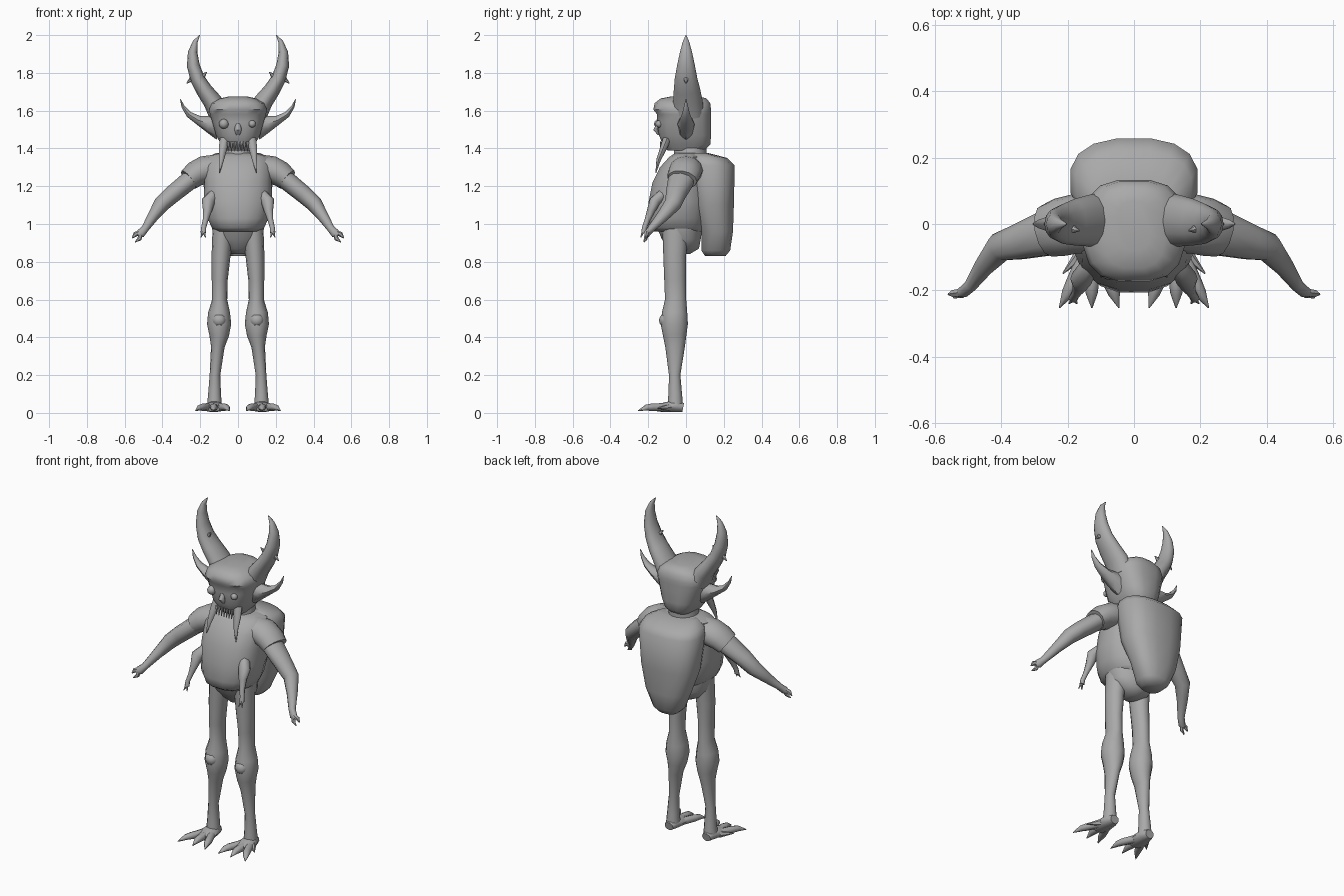
import bpy, bmesh, math
from mathutils import Vector

skin = bpy.data.materials.new("grey")
skin.diffuse_color = (0.4, 0.4, 0.4, 1)


def finish(name, bm, angle=50):
    bmesh.ops.recalc_face_normals(bm, faces=bm.faces)
    me = bpy.data.meshes.new(name)
    bm.to_mesh(me)
    bm.free()
    ob = bpy.data.objects.new(name, me)
    bpy.context.collection.objects.link(ob)
    me.materials.append(skin)
    bpy.ops.object.select_all(action='DESELECT')
    ob.select_set(True)
    bpy.context.view_layer.objects.active = ob
    bpy.ops.object.shade_smooth_by_angle(angle=math.radians(angle))
    return ob


def skin_rings(name, rings, angle=50):
    """Bridge rings of points and cap both ends."""
    bm = bmesh.new()
    vs = [[bm.verts.new(p) for p in r] for r in rings]
    n = len(vs[0])
    for a, b in zip(vs, vs[1:]):
        for i in range(n):
            j = (i + 1) % n
            bm.faces.new((a[i], a[j], b[j], b[i]))
    bm.faces.new(vs[0])
    bm.faces.new(vs[-1])
    return finish(name, bm, angle)


def loft(name, rows, power=2.0, n=16):
    """Stack of rounded sections: z, front y, back y, half width."""
    rings = []
    for z, y0, y1, rx in rows:
        ring = []
        for i in range(n):
            a = 2 * math.pi * (i + 0.5) / n
            c, s = math.cos(a), math.sin(a)
            ring.append((rx * math.copysign(abs(c) ** (2 / power), c),
                         (y0 + y1) / 2 + (y1 - y0) / 2 * math.copysign(abs(s) ** (2 / power), s), z))
        rings.append(ring)
    return skin_rings(name, rings)


def tube(name, pts, ref=(0, 1, 0), n=10, side=1):
    """Tapered limb: x, y, z, radius across, radius along ref."""
    P = [Vector(p[:3]) for p in pts]
    rings = []
    for i, p in enumerate(pts):
        t = (P[min(i + 1, len(P) - 1)] - P[max(i - 1, 0)]).normalized()
        v = Vector(ref)
        v = (v - t * v.dot(t)).normalized()
        u = v.cross(t)
        ring = []
        for k in range(n):
            a = 2 * math.pi * k / n
            q = P[i] + u * math.cos(a) * p[3] + v * math.sin(a) * p[4]
            ring.append((q.x * side, q.y, q.z))
        rings.append(ring)
    return skin_rings(name, rings)


def spike(name, a, b, r, side=1, ref=(0, 1, 0), n=6):
    return tube(name, [(*a, r, r), (*b, 0.002, 0.002)], ref, n, side)


def ball(name, loc, r):
    bm = bmesh.new()
    bmesh.ops.create_uvsphere(bm, u_segments=12, v_segments=8, radius=r)
    bmesh.ops.translate(bm, verts=bm.verts, vec=loc)
    return finish(name, bm)


# Trunk
loft("torso", [(0.96, -0.17, 0.09, 0.115), (0.98, -0.20, 0.10, 0.14), (1.03, -0.21, 0.11, 0.165),
               (1.12, -0.20, 0.12, 0.185), (1.22, -0.18, 0.12, 0.18), (1.30, -0.14, 0.12, 0.182),
               (1.355, -0.09, 0.11, 0.17), (1.375, -0.06, 0.10, 0.10)], 2.4)
loft("hips", [(0.84, -0.06, 0.02, 0.03), (0.87, -0.09, 0.07, 0.09), (0.92, -0.13, 0.08, 0.13),
              (0.99, -0.16, 0.09, 0.138)])
loft("backpack", [(0.83, 0.10, 0.21, 0.06), (0.86, 0.08, 0.235, 0.09), (0.96, 0.08, 0.25, 0.135),
                  (1.10, 0.03, 0.255, 0.175), (1.31, 0.0, 0.26, 0.195), (1.35, 0.0, 0.22, 0.175),
                  (1.375, 0.03, 0.12, 0.12)], 2.5)

# Head
loft("neck", [(1.33, -0.07, 0.11, 0.09), (1.43, -0.06, 0.11, 0.075)])
loft("head", [(1.39, -0.10, 0.10, 0.07), (1.42, -0.125, 0.13, 0.09), (1.47, -0.145, 0.135, 0.118),
              (1.54, -0.155, 0.135, 0.138), (1.58, -0.155, 0.135, 0.15), (1.605, -0.175, 0.135, 0.155),
              (1.64, -0.168, 0.13, 0.14), (1.665, -0.135, 0.11, 0.095), (1.675, -0.08, 0.07, 0.05)], 2.8)
tube("nose", [(0, -0.145, 1.53, 0.012, 0.01), (0, -0.155, 1.50, 0.02, 0.018),
              (0, -0.14, 1.475, 0.012, 0.01)], n=8)
ball("left_eye", (-0.075, -0.143, 1.53), 0.026)
ball("right_eye", (0.075, -0.143, 1.53), 0.019)
for i in range(7):
    x = (i - 3) * 0.017
    spike("tooth", (x, -0.128, 1.435), (x, -0.135, 1.385), 0.009, n=5)

for s in (-1, 1):
    # Horn with two small barbs
    tube("horn", [(0.10, 0.01, 1.58, 0.055, 0.085), (0.135, 0.01, 1.65, 0.05, 0.078),
                  (0.18, 0.005, 1.71, 0.043, 0.07), (0.215, 0, 1.77, 0.038, 0.06),
                  (0.237, 0, 1.84, 0.034, 0.047), (0.24, 0, 1.91, 0.025, 0.032),
                  (0.226, 0, 1.965, 0.013, 0.017), (0.203, 0, 2.0, 0.002, 0.002)], n=12, side=s)
    spike("horn_barb", (0.205, -0.01, 1.765), (0.165, -0.02, 1.805), 0.024, s)
    spike("horn_barb", (0.23, 0, 1.78), (0.272, 0, 1.745), 0.022, s)
    # Ear
    tube("ear", [(0.10, 0, 1.52, 0.075, 0.045), (0.155, 0, 1.53, 0.045, 0.045),
                 (0.21, 0, 1.55, 0.024, 0.035), (0.26, 0, 1.58, 0.016, 0.022),
                 (0.29, 0, 1.62, 0.009, 0.012), (0.305, 0, 1.66, 0.002, 0.002)], n=8, side=s)
    # Mouth tusk
    tube("tusk", [(0.07, -0.10, 1.45, 0.026, 0.022), (0.08, -0.12, 1.40, 0.022, 0.018),
                  (0.088, -0.145, 1.34, 0.014, 0.012), (0.099, -0.16, 1.27, 0.002, 0.002)], n=8, side=s)
    # Sleeve and arm
    tube("sleeve", [(0.10, 0.0, 1.30, 0.07, 0.085), (0.18, 0.0, 1.285, 0.075, 0.09),
                    (0.225, -0.01, 1.265, 0.068, 0.088), (0.262, -0.02, 1.235, 0.06, 0.08)], n=12, side=s)
    tube("arm", [(0.19, -0.01, 1.28, 0.05, 0.07), (0.27, -0.03, 1.22, 0.05, 0.07),
                 (0.35, -0.055, 1.155, 0.047, 0.055), (0.405, -0.07, 1.105, 0.043, 0.045),
                 (0.45, -0.125, 1.04, 0.03, 0.032), (0.492, -0.185, 0.975, 0.02, 0.02),
                 (0.515, -0.205, 0.95, 0.024, 0.017), (0.53, -0.21, 0.94, 0.015, 0.012)], side=s)
    tube("finger", [(0.515, -0.205, 0.955, 0.015, 0.013), (0.545, -0.21, 0.945, 0.013, 0.012),
                    (0.56, -0.212, 0.925, 0.003, 0.003)], n=6, side=s)
    tube("thumb", [(0.515, -0.205, 0.95, 0.014, 0.012), (0.522, -0.215, 0.92, 0.011, 0.01),
                   (0.545, -0.222, 0.905, 0.003, 0.003)], n=6, side=s)
    # Small lower arm with two claws
    tube("small_arm", [(0.13, -0.12, 1.16, 0.025, 0.03), (0.158, -0.165, 1.12, 0.036, 0.03),
                       (0.162, -0.185, 1.07, 0.024, 0.022), (0.172, -0.205, 1.02, 0.015, 0.015),
                       (0.182, -0.22, 0.98, 0.013, 0.013), (0.183, -0.225, 0.955, 0.015, 0.012)], n=8, side=s)
    for x in (0.172, 0.196):
        spike("small_claw", (0.183, -0.225, 0.965), (x, -0.24, 0.928), 0.01, s)
    # Leg
    tube("leg", [(0.08, -0.055, 0.97, 0.055, 0.07), (0.09, -0.06, 0.83, 0.05, 0.06),
                 (0.097, -0.058, 0.70, 0.042, 0.057), (0.097, -0.055, 0.60, 0.04, 0.056),
                 (0.10, -0.06, 0.53, 0.058, 0.067), (0.10, -0.062, 0.47, 0.064, 0.072),
                 (0.10, -0.06, 0.41, 0.052, 0.062), (0.107, -0.058, 0.35, 0.036, 0.052),
                 (0.122, -0.06, 0.20, 0.028, 0.03), (0.124, -0.057, 0.10, 0.034, 0.036),
                 (0.125, -0.057, 0.03, 0.04, 0.042)], n=12, side=s)
    ball("kneecap", (s * 0.10, -0.105, 0.49), 0.038)
    # Foot with splayed toes
    tube("foot", [(0.125, -0.015, 0.028, 0.028, 0.025), (0.125, -0.05, 0.035, 0.042, 0.033),
                  (0.128, -0.11, 0.03, 0.052, 0.028), (0.13, -0.155, 0.025, 0.045, 0.018)],
         ref=(0, 0, 1), side=s)
    for a, m, b in ((0.10, 0.07, 0.045), (0.128, 0.128, 0.127), (0.155, 0.185, 0.225)):
        tube("toe", [(a, -0.11, 0.03, 0.022, 0.022), (m, -0.18, 0.03, 0.022, 0.02),
                     (0.6 * m + 0.4 * b, -0.21, 0.028, 0.018, 0.016), (b, -0.253, 0.012, 0.002, 0.002)],
             ref=(0, 0, 1), n=8, side=s)
    spike("side_toe", (0.16, -0.09, 0.028), (0.215, -0.15, 0.025), 0.02, s, (0, 0, 1))
